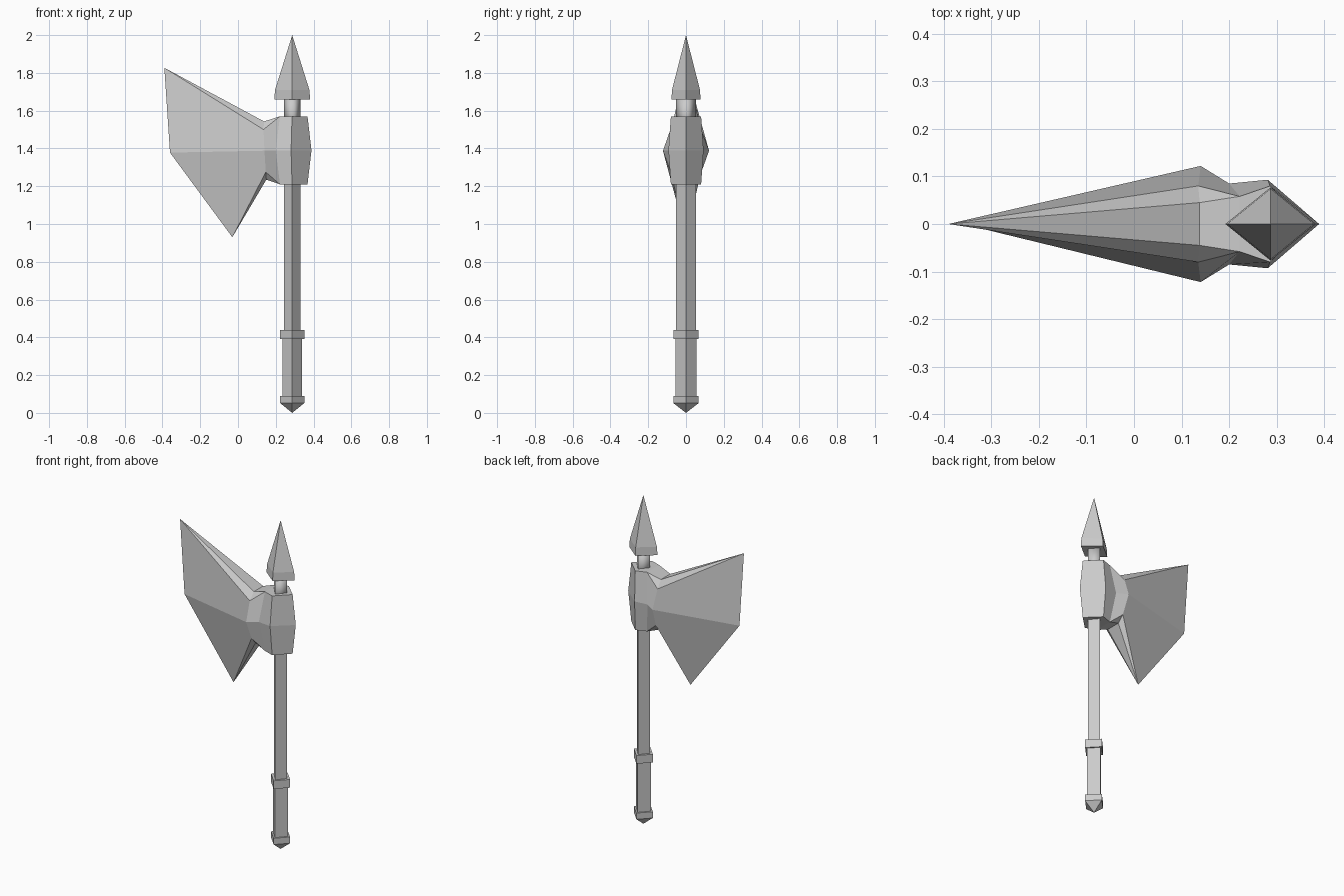
import bpy, bmesh

if "Cube" in bpy.data.objects:
    bpy.data.objects.remove(bpy.data.objects["Cube"])

CX = 0.287  # x of the shaft axis


def make_object(name, bm):
    bmesh.ops.remove_doubles(bm, verts=bm.verts, dist=0.0005)
    bmesh.ops.recalc_face_normals(bm, faces=bm.faces)
    mesh = bpy.data.meshes.new(name)
    bm.to_mesh(mesh)
    bm.free()
    obj = bpy.data.objects.new(name, mesh)
    bpy.context.collection.objects.link(obj)
    return obj


def loft(name, rings):
    """Skin a list of equal-length point rings and cap both ends."""
    bm = bmesh.new()
    loops = [[bm.verts.new(p) for p in ring] for ring in rings]
    n = len(loops[0])
    for a, b in zip(loops, loops[1:]):
        for i in range(n):
            j = (i + 1) % n
            bm.faces.new((a[i], a[j], b[j], b[i]))
    bm.faces.new(loops[0])
    bm.faces.new(loops[-1])
    # pointed ends: drop caps that have no area
    flat = [f for f in bm.faces if f.calc_area() < 1e-7]
    bmesh.ops.delete(bm, geom=flat, context='FACES_ONLY')
    return make_object(name, bm)


def diamond(name, rows):
    """Four-sided bar; rows are (z, half width x, half width y)."""
    return loft(name, [[(CX + rx, 0, z), (CX, ry, z), (CX - rx, 0, z), (CX, -ry, z)]
                       for z, rx, ry in rows])


# Handle
diamond("shaft", [(0.40, 0.043, 0.052), (1.50, 0.043, 0.052)])
diamond("grip", [(0.07, 0.051, 0.056), (0.41, 0.051, 0.056)])
diamond("grip_ring", [(0.39, 0.064, 0.067), (0.44, 0.064, 0.067)])
diamond("pommel", [(0.0, 0, 0), (0.052, 0.064, 0.067), (0.09, 0.064, 0.067)])

# Softly shaded neck and top spike
neck = diamond("spike_neck", [(1.50, 0.043, 0.052), (1.67, 0.043, 0.052)])
for face in neck.data.polygons:
    face.use_smooth = True
diamond("top_spike", [(1.66, 0.095, 0.077), (1.71, 0.091, 0.074), (2.0, 0, 0)])

# Axe head: half sections from top to bottom, from cutting edge to socket back
tip, mid, low = (-0.39, 0, 1.827), (-0.36, 0, 1.378), (-0.03, 0, 0.93)
sections = [
    [tip, tip, mid, low, low],
    [(0.138, 0.045, 1.543), (0.135, 0.08, 1.50), (0.14, 0.122, 1.388),
     (0.147, 0.08, 1.275), (0.15, 0.045, 1.235)],
    [(0.222, 0.058, 1.57), (0.222, 0.058, 1.57), (0.20, 0.085, 1.39),
     (0.222, 0.058, 1.21), (0.222, 0.058, 1.21)],
    [(0.286, 0.08, 1.57), (0.286, 0.08, 1.57), (0.281, 0.093, 1.39),
     (0.286, 0.08, 1.21), (0.286, 0.08, 1.21)],
    [(0.368, 0, 1.57), (0.368, 0, 1.57), (0.389, 0, 1.39),
     (0.368, 0, 1.21), (0.368, 0, 1.21)],
]
bm = bmesh.new()
rings = []
for half in sections:
    ring = half + [(x, -y, z) for x, y, z in reversed(half)]
    rings.append([bm.verts.new(p) for p in ring])
for a, b in zip(rings, rings[1:]):
    for i in range(10):
        j = (i + 1) % 10
        bm.faces.new((a[i], a[j], b[j], b[i]))
make_object("axe_head", bm)
